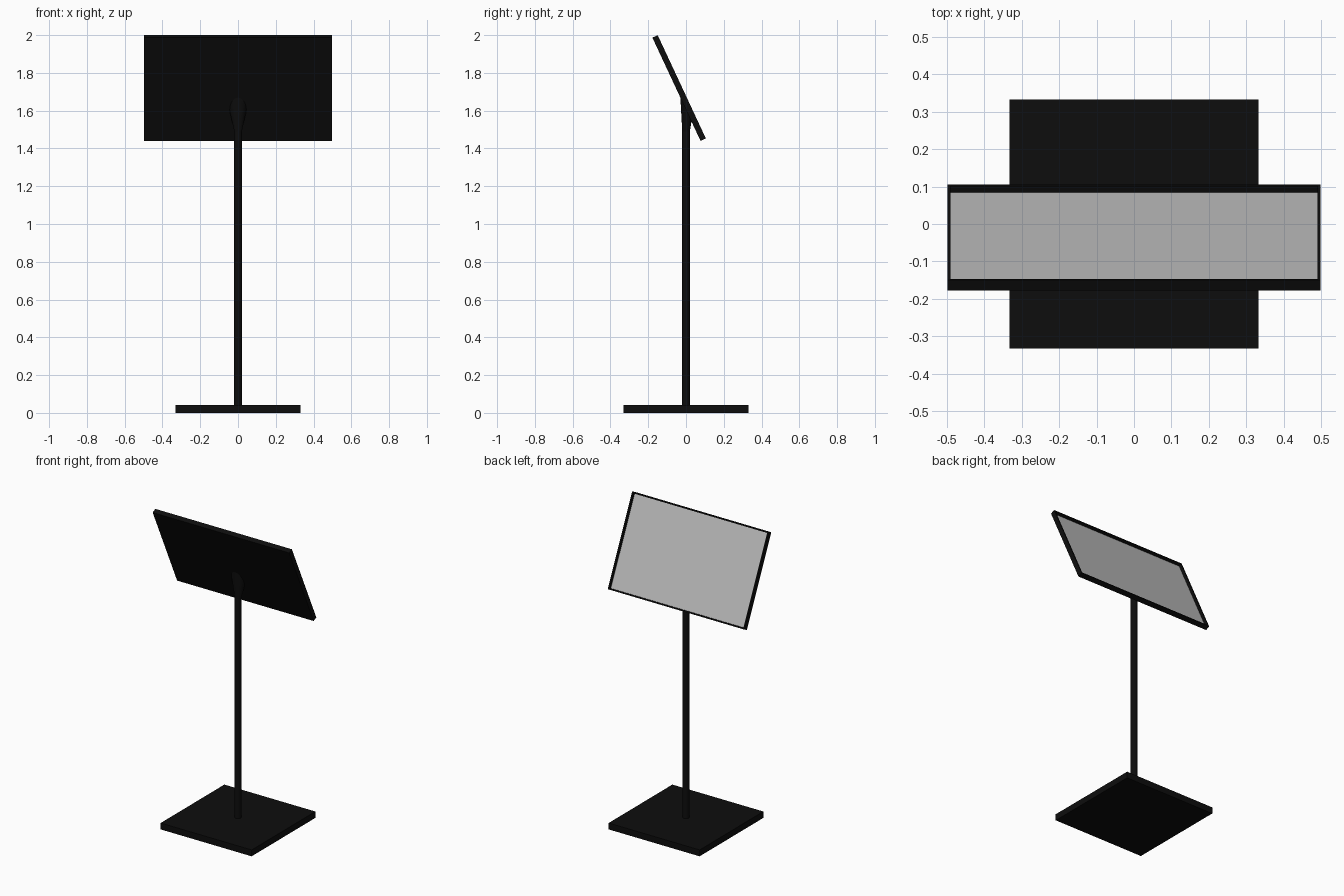
import bpy, bmesh
from math import radians, sin, cos, tan, pi
from mathutils import Matrix, Vector

if "Cube" in bpy.data.objects:
    bpy.data.objects.remove(bpy.data.objects["Cube"])

TILT = radians(25)
PANEL = Vector((0.996, 0.031, 0.603))    # width, thickness, slope length
CENTRE = Vector((0, -0.0365, 1.72))
RIM, RECESS = 0.012, 0.019


def material(name, rgb, roughness=0.6):
    m = bpy.data.materials.new(name)
    m.use_nodes = True
    m.diffuse_color = (*rgb, 1)
    bsdf = m.node_tree.nodes["Principled BSDF"]
    bsdf.inputs["Base Color"].default_value = (*rgb, 1)
    bsdf.inputs["Roughness"].default_value = roughness
    return m


black = material("black metal", (0.004, 0.004, 0.004))
grey = material("light grey sheet", (0.5, 0.5, 0.5))


def finish(name, bm, mats, smooth=False):
    bmesh.ops.recalc_face_normals(bm, faces=bm.faces)
    mesh = bpy.data.meshes.new(name)
    bm.to_mesh(mesh)
    bm.free()
    obj = bpy.data.objects.new(name, mesh)
    bpy.context.collection.objects.link(obj)
    for m in mats:
        mesh.materials.append(m)
    if smooth:
        bpy.ops.object.select_all(action="DESELECT")
        obj.select_set(True)
        bpy.context.view_layer.objects.active = obj
        bpy.ops.object.shade_smooth_by_angle(angle=radians(40))
    return obj


def box(size, centre):
    bm = bmesh.new()
    bmesh.ops.create_cube(bm, size=1)
    bmesh.ops.scale(bm, vec=size, verts=bm.verts)
    bmesh.ops.translate(bm, vec=centre, verts=bm.verts)
    return bm


def loft(rings):
    """Capped skin through a list of equal-length point rings."""
    bm = bmesh.new()
    loops = [[bm.verts.new(p) for p in ring] for ring in rings]
    n = len(loops[0])
    for a, b in zip(loops, loops[1:]):
        for i in range(n):
            j = (i + 1) % n
            bm.faces.new((a[i], a[j], b[j], b[i]))
    bm.faces.new(loops[0][::-1])
    bm.faces.new(loops[-1])
    return bm


def ellipse(rx, ry, height, n=32):
    """Ring of points whose height is a function of y."""
    angles = [2 * pi * i / n for i in range(n)]
    return [(rx * cos(a), ry * sin(a), height(ry * sin(a))) for a in angles]


def panel_underside(y):
    # Height of the panel's back plane, sunk slightly into the panel
    edge_y = CENTRE.y - PANEL.y / 2 * cos(TILT)
    edge_z = CENTRE.z - PANEL.y / 2 * sin(TILT)
    return edge_z - (y - edge_y) / tan(TILT) + 0.005


# Square floor plate
finish("base_plate", box((0.664, 0.664, 0.042), (0, 0, 0.021)), [black])

# Round pole
finish("pole", loft([ellipse(0.02, 0.02, lambda y, z=z: z) for z in (0.03, 1.55)]),
       [black], smooth=True)

# Flared bracket, cut to the slope of the panel
finish("bracket", loft([ellipse(0.02, 0.02, lambda y: 1.49),
                        ellipse(0.045, 0.03, panel_underside)]),
       [black], smooth=True)

# Tilted display tray with a raised rim and a recessed sheet
bm = box(PANEL, (0, 0, 0))
sheet = max(bm.faces, key=lambda f: f.calc_center_median().y)
bmesh.ops.inset_region(bm, faces=[sheet], thickness=RIM)
walls = bmesh.ops.extrude_face_region(bm, geom=[sheet])
floor = [g for g in walls["geom"] if isinstance(g, bmesh.types.BMFace)]
if sheet.is_valid:
    bmesh.ops.delete(bm, geom=[sheet], context="FACES_ONLY")
bmesh.ops.translate(bm, vec=(0, -RECESS, 0), verts=floor[0].verts)
floor[0].material_index = 1
bmesh.ops.transform(bm, matrix=Matrix.Translation(CENTRE) @ Matrix.Rotation(TILT, 4, "X"),
                    verts=bm.verts)
finish("display_panel", bm, [black, grey])
